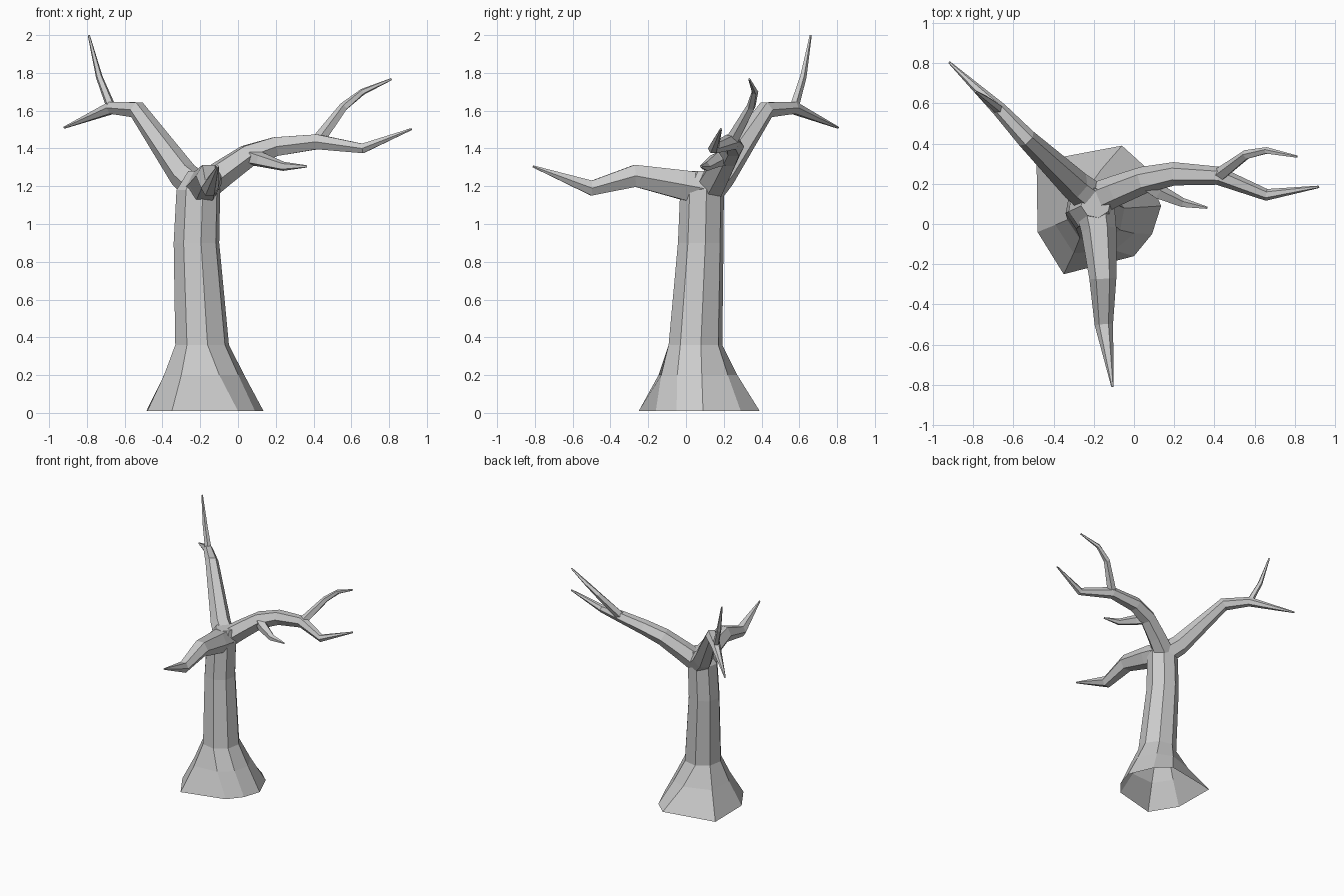
import bpy, bmesh
from math import cos, sin, tau
from mathutils import Vector

if "Cube" in bpy.data.objects:
    bpy.data.objects.remove(bpy.data.objects["Cube"])


def loft(name, rings):
    """Closed mesh through equal-sized rings of points."""
    bm = bmesh.new()
    loops = [[bm.verts.new(p) for p in ring] for ring in rings]
    for a, b in zip(loops, loops[1:]):
        for i in range(len(a)):
            bm.faces.new((a[i - 1], a[i], b[i], b[i - 1]))
    bm.faces.new(loops[0])
    bm.faces.new(loops[-1])
    bmesh.ops.recalc_face_normals(bm, faces=bm.faces)
    mesh = bpy.data.meshes.new(name)
    bm.to_mesh(mesh)
    bm.free()
    ob = bpy.data.objects.new(name, mesh)
    bpy.context.collection.objects.link(ob)
    return ob


limbs = []


def branch(name, start, path, radius, sides=6, tip=.006):
    """Limb tapering along its path to a thin tip; returns its points."""
    pts = [Vector(start)] + [Vector(p) for p in path]
    steps = [b - a for a, b in zip(pts, pts[1:])]
    total = sum(s.length for s in steps)
    rings, left = [], total
    for k, p in enumerate(pts):
        before = steps[max(k - 1, 0)]
        after = steps[min(k, len(steps) - 1)]
        q = (before.normalized() + after.normalized()).to_track_quat('Z', 'Y')
        r = tip + (radius - tip) * max(left / total, 0) ** .8
        rings.append([p + q @ Vector((r * cos(tau * i / sides), r * sin(tau * i / sides), 0))
                      for i in range(sides)])
        left -= after.length
    rings[-1] = [pts[-1] + (v - pts[-1]).normalized() * tip for v in rings[-1]]
    limbs.append(loft(name, rings))
    return pts


# Trunk: irregular flared foot blending into an eight-sided column
foot = [Vector(p) for p in [(.135, .09), (.05, .29), (-.06, .39), (-.485, .31),
                            (-.48, -.04), (-.35, -.25), (0, -.16), (.09, -.05)]]
middle = Vector((-.175, .07))
rings = [[(p.x, p.y, .01) for p in foot]]
# height, centre x, centre y, radius
for z, x, y, r in [(.2, -.18, .055, .22), (.36, -.19, .05, .145), (.9, -.22, .078, .123),
                   (1.18, -.21, .085, .118), (1.28, -.19, .105, .075)]:
    ring = []
    for i, p in enumerate(foot):
        a = tau * i / 8 + .2
        v = Vector((cos(a), sin(a))) * r
        if z < .3:
            v = (v + (p - middle) * .68) / 2
        ring.append((x + v.x, y + v.y, z))
    rings.append(ring)
tree = loft("bare_tree", rings)

# Three main limbs spring from the crown; forks spring from the limbs
crown = (-.2, .12, 1.18)
left = branch("back_left_limb", crown, [(-.29, .19, 1.26), (-.535, .425, 1.605),
                                        (-.67, .57, 1.615), (-.92, .805, 1.51)], .085)
branch("back_left_twig", left[3], [(-.735, .62, 1.78), (-.79, .66, 2)], .026, 5)
right = branch("right_limb", crown, [(-.08, .17, 1.27), (.05, .22, 1.36), (.2, .25, 1.41),
                                     (.42, .24, 1.435), (.66, .145, 1.4),
                                     (.92, .185, 1.503)], .083)
branch("right_twig", right[4], [(.56, .345, 1.62), (.66, .365, 1.7), (.812, .335, 1.767)], .036, 5)
branch("right_stub", right[2], [(.12, .16, 1.34), (.24, .105, 1.305), (.365, .08, 1.305)], .05, 5)
branch("front_limb", crown, [(-.175, -.03, 1.21), (-.155, -.27, 1.255),
                             (-.15, -.5, 1.19), (-.107, -.81, 1.305)], .1)

# Fuse everything into one skin
for limb in limbs:
    mod = tree.modifiers.new(limb.name, 'BOOLEAN')
    mod.operation = 'UNION'
    mod.solver = 'EXACT'
    mod.object = limb
deps = bpy.context.evaluated_depsgraph_get()
skin = bpy.data.meshes.new_from_object(tree.evaluated_get(deps))
tree.modifiers.clear()
tree.data = skin
for limb in limbs:
    bpy.data.objects.remove(limb)

# Hollow underside
bm = bmesh.new()
bm.from_mesh(skin)
base = [f for f in bm.faces if all(v.co.z < .02 for v in f.verts)]
bmesh.ops.delete(bm, geom=base, context='FACES')
bm.to_mesh(skin)
bm.free()
